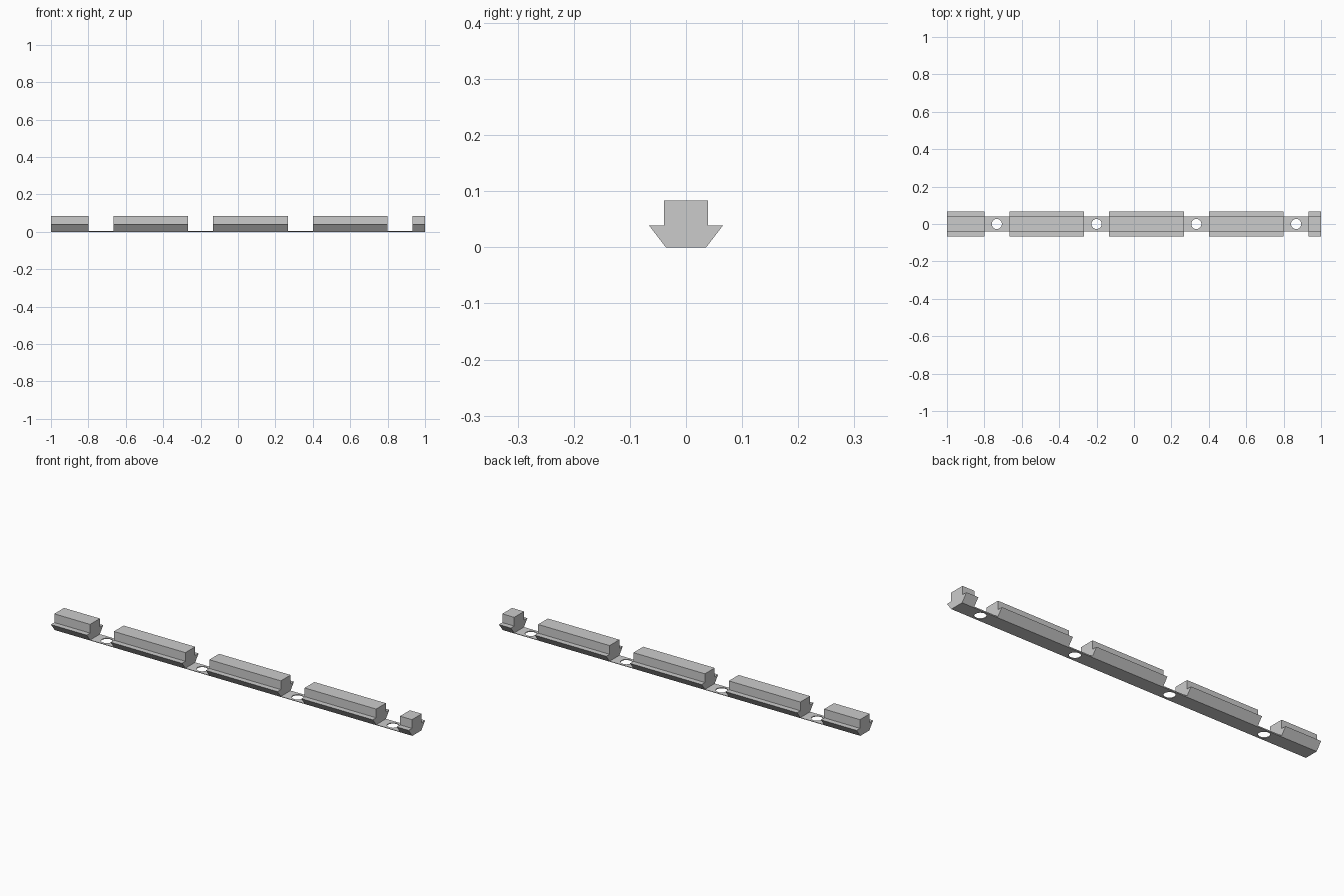
import bpy, bmesh
from mathutils import Matrix

cube = bpy.data.objects.get("Cube")
if cube:
    bpy.data.objects.remove(cube, do_unlink=True)

grey = bpy.data.materials.new("light_grey")
grey.use_nodes = True
colour = (0.6, 0.6, 0.6, 1)
grey.diffuse_color = colour
grey.node_tree.nodes["Principled BSDF"].inputs["Base Color"].default_value = colour

BASE, TIP, COLUMN = 0.036, 0.066, 0.039   # half widths
PLATE_Z, TIP_Z, TOP_Z = 0.004, 0.039, 0.083
PLATE_TOP = BASE + (TIP - BASE) * PLATE_Z / TIP_Z
PITCH = 1.6 / 3
FIRST_HOLE = -2.2 / 3


def make_object(name, bm):
    bmesh.ops.recalc_face_normals(bm, faces=bm.faces)
    mesh = bpy.data.meshes.new(name)
    bm.to_mesh(mesh)
    bm.free()
    mesh.materials.append(grey)
    obj = bpy.data.objects.new(name, mesh)
    bpy.context.collection.objects.link(obj)
    return obj


def prism(name, half_profile, x0, x1):
    """Mirror a half profile across y = 0 and extrude it along x."""
    outline = half_profile + [(-y, z) for y, z in reversed(half_profile)]
    bm = bmesh.new()
    face = bm.faces.new([bm.verts.new((x0, y, z)) for y, z in outline])
    result = bmesh.ops.extrude_face_region(bm, geom=[face])
    verts = [v for v in result["geom"] if isinstance(v, bmesh.types.BMVert)]
    bmesh.ops.translate(bm, verts=verts, vec=(x1 - x0, 0, 0))
    return make_object(name, bm)


# Thin mounting strip running the whole length
strip = prism("mounting_strip", [(BASE, 0), (PLATE_TOP, PLATE_Z)], -1, 1)

# Screw holes, one in each gap
holes = [FIRST_HOLE + i * PITCH for i in range(4)]
bm = bmesh.new()
for x in holes:
    bmesh.ops.create_cone(bm, cap_ends=True, segments=32, radius1=0.027,
                          radius2=0.027, depth=0.1,
                          matrix=Matrix.Translation((x, 0, 0)))
cutter = make_object("hole_cutter", bm)
cutter.hide_render = True
cutter.display_type = 'WIRE'
cut = strip.modifiers.new("screw_holes", 'BOOLEAN')
cut.operation = 'DIFFERENCE'
cut.solver = 'EXACT'
cut.object = cutter
cutter.hide_set(True)

# Arrow-shaped rail blocks filling the spans between the gaps
rail_profile = [(PLATE_TOP, PLATE_Z), (TIP, TIP_Z), (COLUMN, TIP_Z), (COLUMN, TOP_Z)]
gap = 0.2 / 3
starts = [-1] + [x + gap for x in holes]
ends = [x - gap for x in holes] + [1]
for i, (x0, x1) in enumerate(zip(starts, ends)):
    prism(f"rail_block_{i + 1}", rail_profile, x0, x1)
